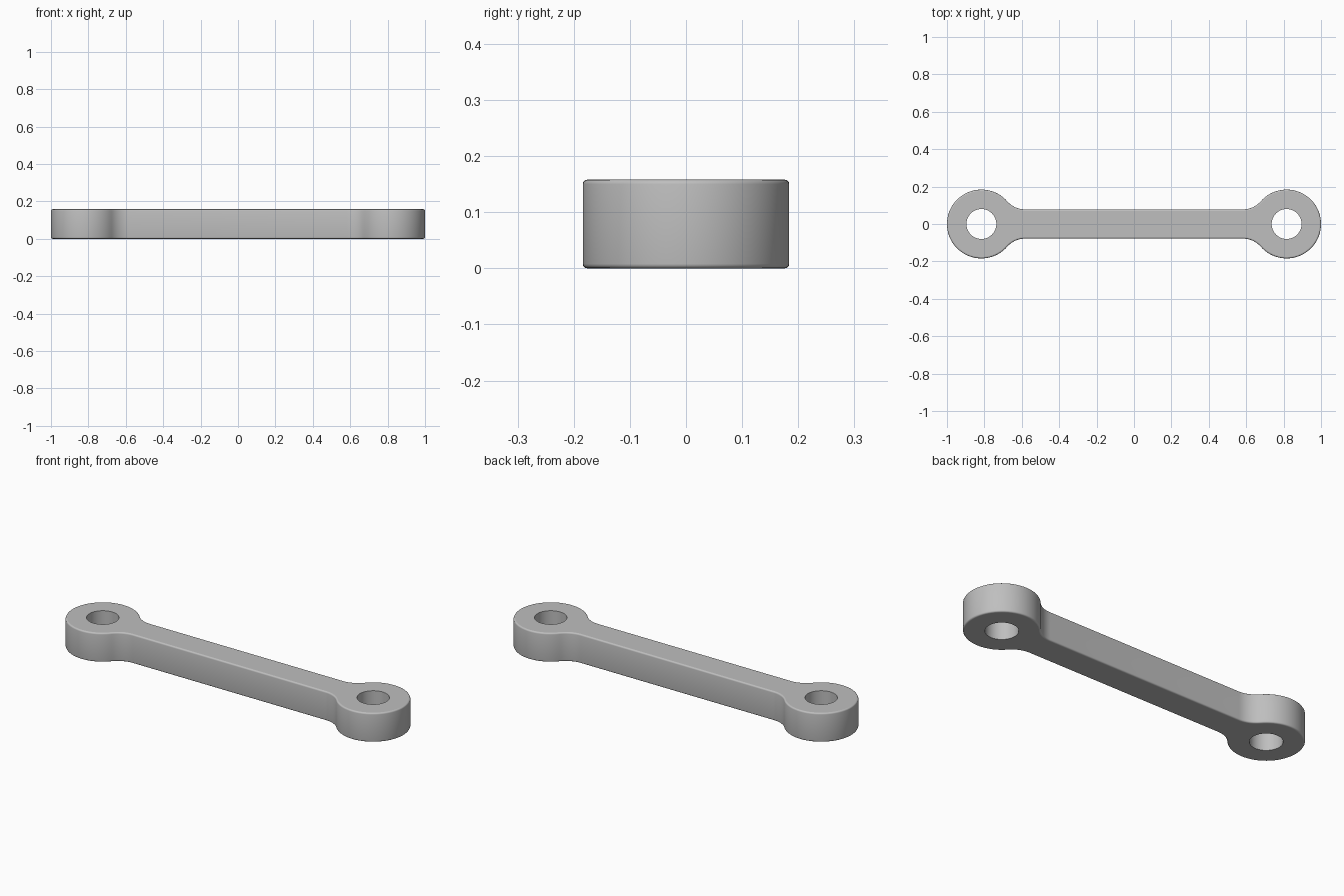
import bpy
import bmesh
from math import sin, cos, pi, atan2, sqrt

cube = bpy.data.objects.get("Cube")
if cube:
    bpy.data.objects.remove(cube, do_unlink=True)

HEIGHT = 0.158
EYE_RADIUS = 0.184
EYE_X = 1 - EYE_RADIUS
HOLE_RADIUS = 0.08
BAR_HALF = 0.078
FILLET = 0.127
ROUNDING = 0.008
STEPS = 4


def arc(cx, cy, radius, start, end, count):
    """Points along an arc, both ends included."""
    angles = [start + (end - start) * i / count for i in range(count + 1)]
    return [(cx + radius * cos(a), cy + radius * sin(a)) for a in angles]


def outline(inset):
    """Link outline: two round eyes blended into a straight bar."""
    fillet_y = BAR_HALF + FILLET
    offset = sqrt((EYE_RADIUS + FILLET) ** 2 - fillet_y ** 2)
    tangent = atan2(fillet_y, -offset)
    quarter = arc(EYE_X, 0, EYE_RADIUS - inset, 0, tangent, 28)
    quarter += arc(EYE_X - offset, fillet_y, FILLET + inset,
                   tangent - pi, -pi / 2, 10)[1:]
    half = quarter + [(-x, y) for x, y in reversed(quarter[1:])]
    return half + [(-x, -y) for x, y in half]


def add_loop(bm, points, z):
    return [bm.verts.new((x, y, z)) for x, y in points]


def skin(bm, loops):
    """Join stacked loops with quads."""
    for low, high in zip(loops, loops[1:]):
        for i in range(len(low)):
            j = (i + 1) % len(low)
            bm.faces.new((low[i], low[j], high[j], high[i]))


def loop_edges(bm, loop):
    return [bm.edges.get((v, loop[i - 1])) for i, v in enumerate(loop)]


bm = bmesh.new()

# Outer wall with rounded rims
profile = []
for i in range(STEPS + 1):
    a = pi / 2 * i / STEPS
    profile.append((ROUNDING * (1 - sin(a)), ROUNDING * (1 - cos(a))))
profile += [(inset, HEIGHT - z) for inset, z in reversed(profile)]
walls = [[add_loop(bm, outline(inset), z) for inset, z in profile]]

# Straight holes through both eyes
for side in (-1, 1):
    circle = arc(side * EYE_X, 0, HOLE_RADIUS, 0, -2 * pi, 48)[:-1]
    walls.append([add_loop(bm, circle, z) for z in (0, HEIGHT)])

for loops in walls:
    skin(bm, loops)

# Flat bottom and top with crisp borders
for end, direction in ((0, -1), (-1, 1)):
    border = [e for loops in walls for e in loop_edges(bm, loops[end])]
    bmesh.ops.triangle_fill(bm, use_beauty=True, edges=border,
                            normal=(0, 0, direction))
    for edge in border:
        edge.smooth = False

bmesh.ops.recalc_face_normals(bm, faces=bm.faces[:])
mesh = bpy.data.meshes.new("link_arm")
bm.to_mesh(mesh)
bm.free()

# Plain grey metal
grey = bpy.data.materials.new("grey_metal")
grey.use_nodes = True
colour = (0.52, 0.52, 0.52, 1)
grey.diffuse_color = colour
grey.node_tree.nodes["Principled BSDF"].inputs["Base Color"].default_value = colour
mesh.materials.append(grey)

link = bpy.data.objects.new("link_arm", mesh)
bpy.context.collection.objects.link(link)
bpy.context.view_layer.objects.active = link
link.select_set(True)
bpy.ops.object.shade_smooth_by_angle(angle=pi / 6)
